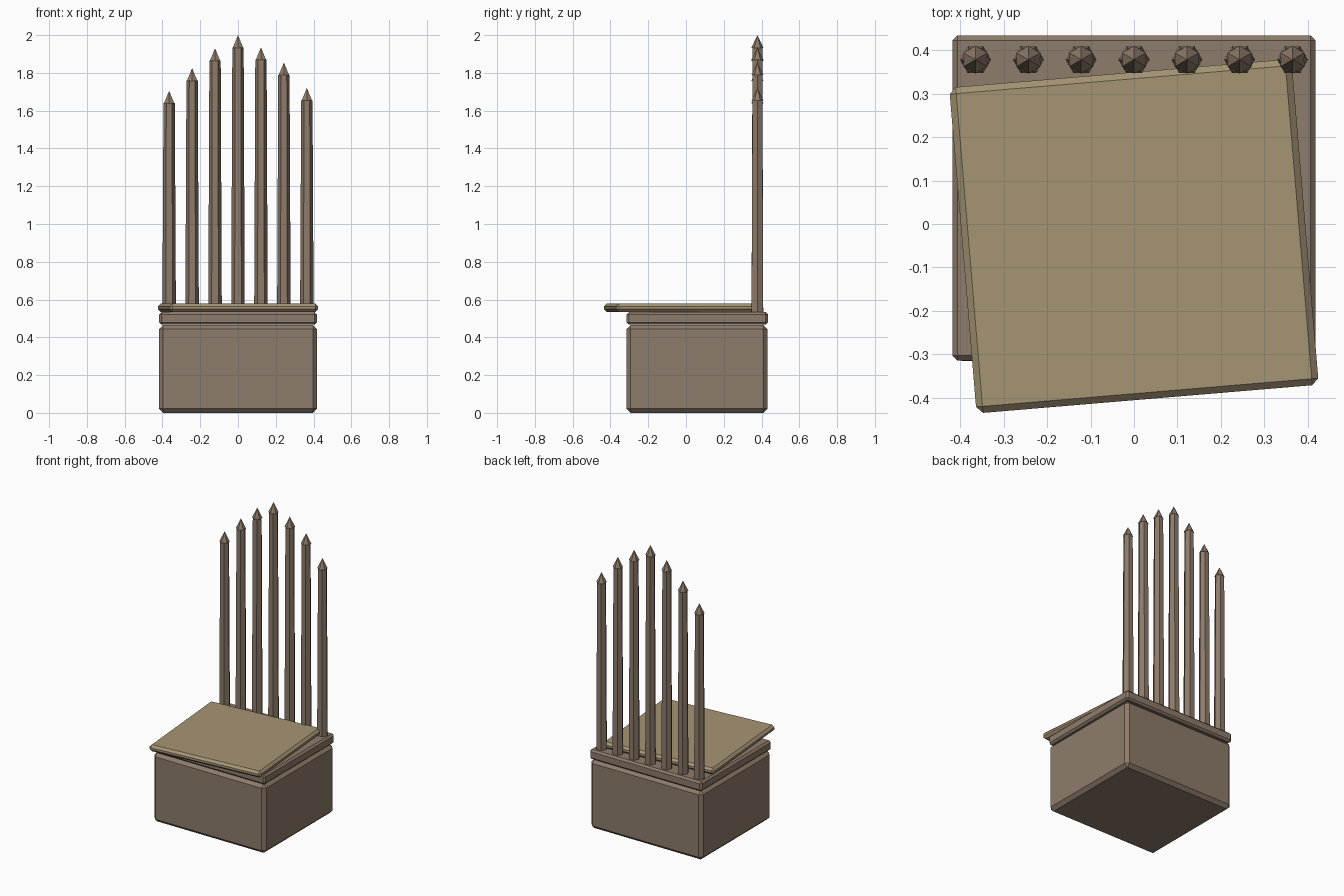
import bpy
import math

if "Cube" in bpy.data.objects:
    bpy.data.objects.remove(bpy.data.objects["Cube"], do_unlink=True)


def material(name, rgb):
    m = bpy.data.materials.new(name)
    m.use_nodes = True
    m.diffuse_color = (*rgb, 1)
    m.node_tree.nodes["Principled BSDF"].inputs["Base Color"].default_value = (*rgb, 1)
    return m


brown = material("brown wood", (0.27, 0.20, 0.145))
tan = material("tan wood", (0.38, 0.30, 0.175))


def block(name, center, size, chamfer, mat, turn=0):
    """Chamfered box."""
    bpy.ops.mesh.primitive_cube_add(size=1, location=center, rotation=(0, 0, turn))
    ob = bpy.context.object
    ob.name = name
    ob.scale = size
    bpy.ops.object.transform_apply(location=False, rotation=False, scale=True)
    bevel = ob.modifiers.new("chamfer", "BEVEL")
    bevel.width = chamfer
    bevel.segments = 1
    ob.data.materials.append(mat)


def prism(name, x, y, bottom, top, r_bottom, r_top, sides, turn=0):
    """Tapered post or pointed tip."""
    bpy.ops.mesh.primitive_cone_add(vertices=sides, radius1=r_bottom, radius2=r_top,
                                    depth=top - bottom, location=(x, y, (bottom + top) / 2),
                                    rotation=(0, 0, turn))
    ob = bpy.context.object
    ob.name = name
    ob.data.materials.append(brown)


# Seat body, rim and skewed loose lid
block("seat_body", (0, 0.058, 0.2325), (0.836, 0.746, 0.465), 0.022, brown)
block("seat_rim", (0, 0.06, 0.5), (0.836, 0.748, 0.066), 0.012, brown)
block("seat_lid", (0, -0.028, 0.556), (0.79, 0.752, 0.044), 0.015, tan, math.radians(4.8))

# Back made of pointed stakes
tips = [1.705, 1.825, 1.93, 2.0, 1.935, 1.855, 1.72]
for i, tip in enumerate(tips):
    x = (i - 3) * 0.1215
    prism(f"back_stake_{i + 1}", x, 0.378, 0.5, tip - 0.065, 0.036, 0.03, 6, math.pi / 6)
    prism(f"stake_point_{i + 1}", x, 0.378, tip - 0.067, tip, 0.032, 0, 6)
